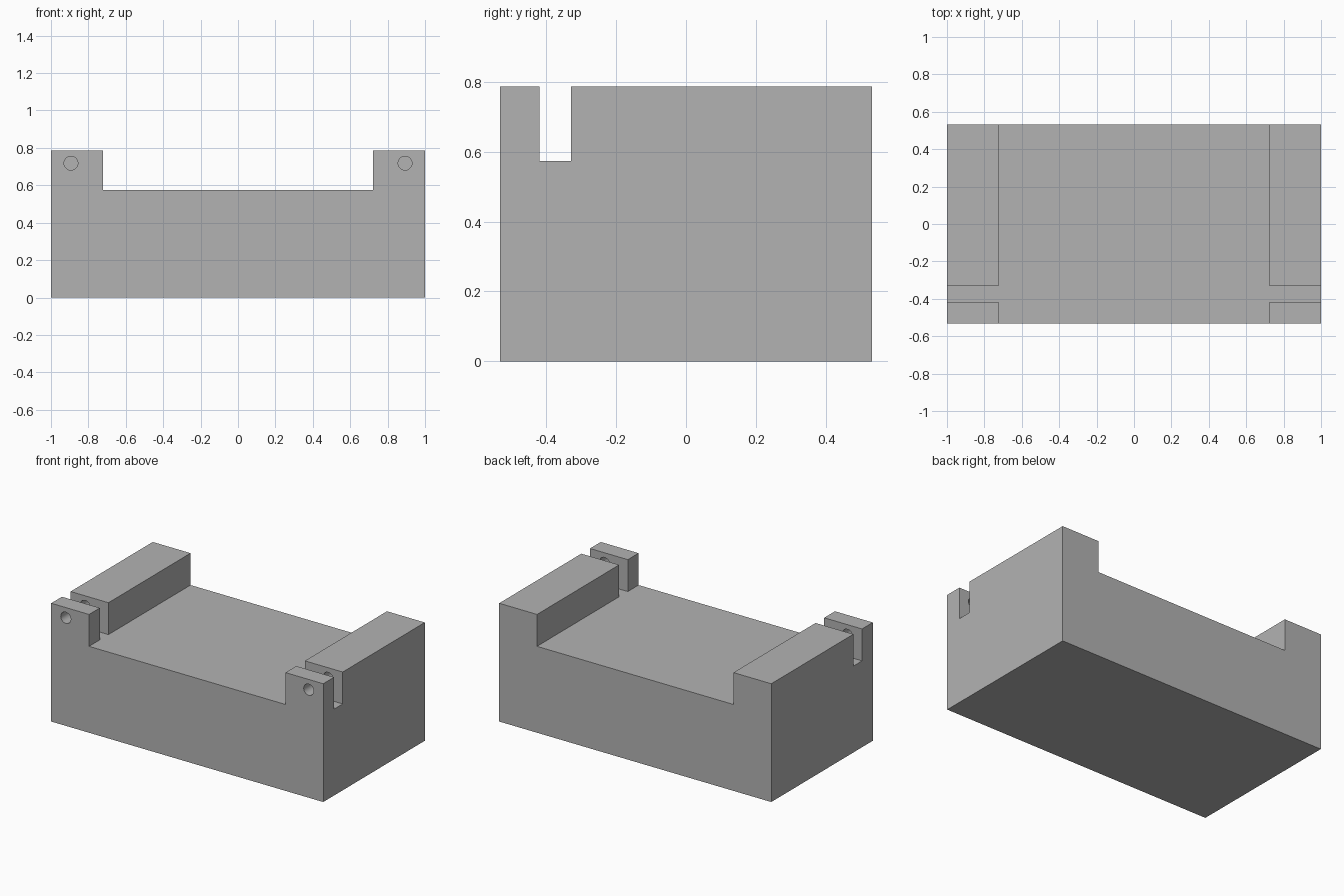
import bpy
import bmesh
import math

cube = bpy.data.objects.get("Cube")
if cube:
    bpy.data.objects.remove(cube)

X, Y = 1.0, 0.533            # half width and half depth
RAIL_X = 0.722               # inner side of the raised rails
SLOT = (-0.42, -0.329)       # slot across each rail
FLOOR, TOP = 0.574, 0.786
HOLE_X, HOLE_Z, HOLE_R = 0.893, 0.718, 0.037
HOLE_END = -0.13             # the blind holes stop inside the rails

grey = bpy.data.materials.new("plain grey")
grey.use_nodes = True
colour = (0.45, 0.45, 0.45, 1)
grey.diffuse_color = colour
grey.node_tree.nodes["Principled BSDF"].inputs["Base Color"].default_value = colour


def add_object(name, bm):
    mesh = bpy.data.meshes.new(name)
    bm.to_mesh(mesh)
    bm.free()
    mesh.materials.append(grey)
    obj = bpy.data.objects.new(name, mesh)
    bpy.context.scene.collection.objects.link(obj)
    return obj


# Body: a block whose top is divided by the rail and slot lines
bm = bmesh.new()
bmesh.ops.create_cube(bm, size=1)
for v in bm.verts:
    v.co = (v.co.x * 2 * X, v.co.y * 2 * Y, (v.co.z + 0.5) * FLOOR)
cuts = [((x, 0, 0), (1, 0, 0)) for x in (-RAIL_X, RAIL_X)]
cuts += [((0, y, 0), (0, 1, 0)) for y in SLOT]
for point, normal in cuts:
    bmesh.ops.bisect_plane(bm, geom=bm.verts[:] + bm.edges[:] + bm.faces[:],
                           plane_co=point, plane_no=normal)

# Rails and front posts: raise the outer top faces on both sides of the slot
raised = []
for f in bm.faces:
    c = f.calc_center_median()
    in_slot = SLOT[0] < c.y < SLOT[1]
    if f.normal.z > 0.9 and abs(c.x) > RAIL_X and not in_slot:
        raised.append(f)
for f in raised:
    new = bmesh.ops.extrude_discrete_faces(bm, faces=[f])["faces"][0]
    for v in new.verts:
        v.co.z = TOP
bmesh.ops.dissolve_limit(bm, angle_limit=math.radians(1),
                         verts=bm.verts[:], edges=bm.edges[:])
bmesh.ops.recalc_face_normals(bm, faces=bm.faces[:])
body = add_object("cradle_body", bm)

# Pin holes: through each front post and on into the rail behind it
start = -Y - 0.1
for side, sign in (("left", 1), ("right", -1)):
    bm = bmesh.new()
    bmesh.ops.create_cone(bm, cap_ends=True, segments=40, radius1=HOLE_R,
                          radius2=HOLE_R, depth=HOLE_END - start)
    for v in bm.verts:
        x, y, z = v.co
        v.co = (x + sign * HOLE_X, z + (start + HOLE_END) / 2, HOLE_Z - y)
    cutter = add_object(side + "_pin_hole_cutter", bm)
    cutter.hide_render = True
    cutter.hide_viewport = True
    hole = body.modifiers.new(side + " pin hole", "BOOLEAN")
    hole.operation = "DIFFERENCE"
    hole.solver = "EXACT"
    hole.object = cutter

# Smooth the round hole walls, keep every other edge sharp
bpy.ops.object.select_all(action="DESELECT")
bpy.context.view_layer.objects.active = body
body.select_set(True)
for mod in list(body.modifiers):
    bpy.ops.object.modifier_apply(modifier=mod.name)
bpy.ops.object.shade_smooth_by_angle(angle=math.radians(30))
